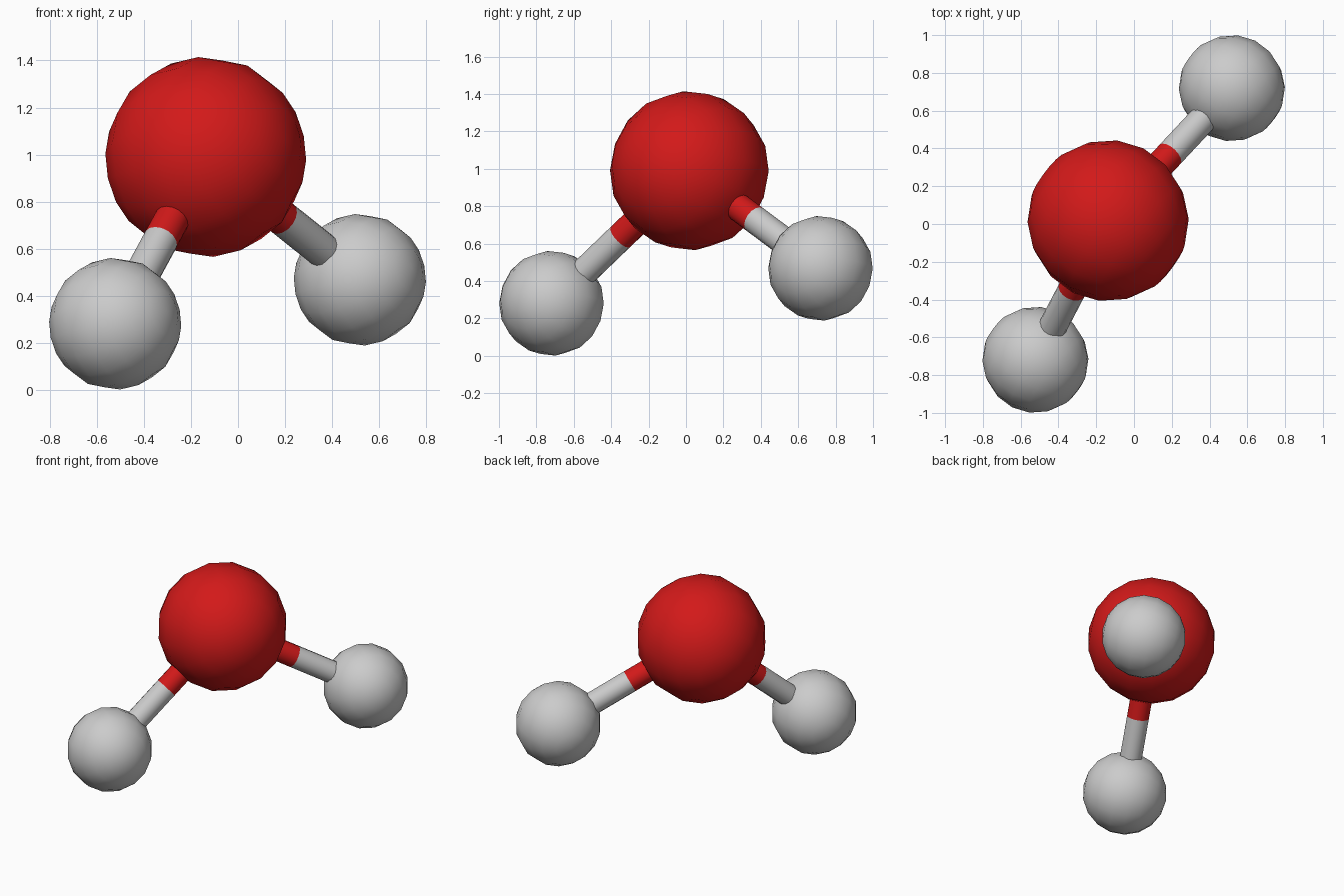
import bpy
from mathutils import Vector, Matrix

if "Cube" in bpy.data.objects:
    bpy.data.objects.remove(bpy.data.objects["Cube"])

O = Vector((-0.137, 0.018, 0.99))
H = [Vector((-0.522, -0.719, 0.281)), Vector((0.518, 0.719, 0.468))]

red = bpy.data.materials.new("red")
red.diffuse_color = (0.65, 0.01, 0.01, 1)
red.use_nodes = True
red.node_tree.nodes["Principled BSDF"].inputs["Base Color"].default_value = red.diffuse_color

# Frame of the tilted molecule: pole of each ball is the normal of its plane
d = [(h - O).normalized() for h in H]
up = d[0].cross(d[1]).normalized()
side = (d[0] + d[1]).normalized()
frame = Matrix((side, up.cross(side), up)).transposed().to_euler()


def finish(name, mat):
    ob = bpy.context.object
    ob.name = name
    if mat:
        ob.data.materials.append(mat)
    bpy.ops.object.shade_smooth_by_angle(angle=0.7)


def ball(name, pos, radius, mat=None):
    bpy.ops.mesh.primitive_uv_sphere_add(segments=16, ring_count=9, radius=radius,
                                         location=pos, rotation=frame)
    finish(name, mat)


def rod(name, a, b, mat=None):
    v = b - a
    bpy.ops.mesh.primitive_cylinder_add(vertices=16, radius=0.075, depth=v.length,
                                        location=(a + b) / 2,
                                        rotation=v.to_track_quat('Z', 'Y').to_euler())
    finish(name, mat)


# Large central atom
ball("oxygen_atom", O, 0.427, red)

# Small atoms, each with a bond coloured half and half
for i, h in enumerate(H, 1):
    ball(f"hydrogen_atom_{i}", h, 0.281)
    mid = (O + h) / 2
    rod(f"bond_{i}_red_half", O, mid, red)
    rod(f"bond_{i}_grey_half", mid, h)
